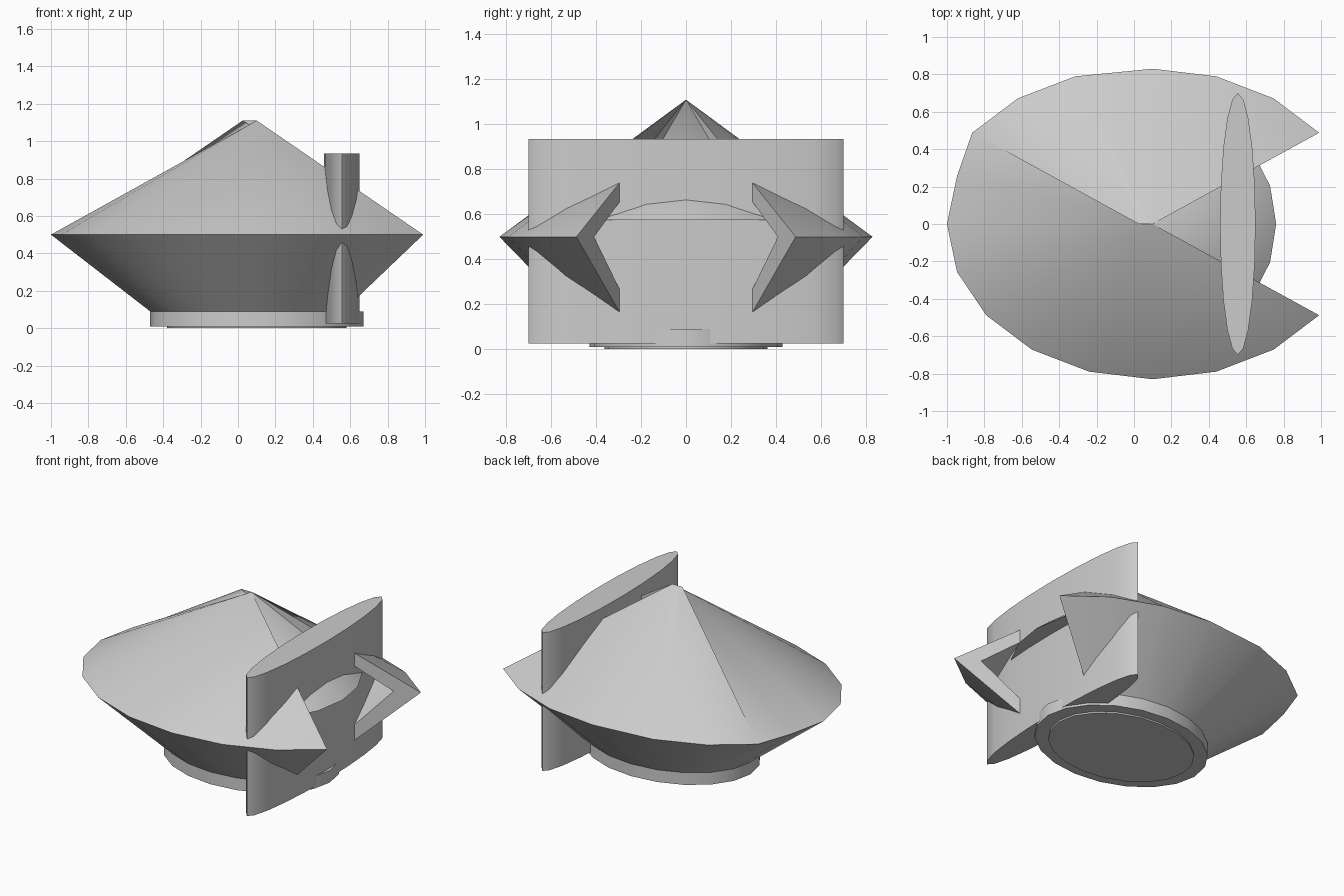
import bpy, bmesh, math

if "Cube" in bpy.data.objects:
    bpy.data.objects.remove(bpy.data.objects["Cube"])

CX = 0.1            # body axis position along x
RX, RY = 1.1, 0.83  # rim radii of the body


def finish(bm, name):
    bmesh.ops.remove_doubles(bm, verts=bm.verts, dist=0.0005)
    bmesh.ops.recalc_face_normals(bm, faces=bm.faces)
    me = bpy.data.meshes.new(name)
    bm.to_mesh(me)
    bm.free()
    ob = bpy.data.objects.new(name, me)
    bpy.context.collection.objects.link(ob)
    bpy.ops.object.select_all(action='DESELECT')
    bpy.context.view_layer.objects.active = ob
    ob.select_set(True)
    bpy.ops.object.shade_smooth_by_angle(angle=math.radians(30))
    return ob


def elliptic_solid(name, cx, rx, ry, z0, z1, top=1.0, sides=20):
    """Elliptic cylinder (top=1) or cone (top=0)."""
    bm = bmesh.new()
    bmesh.ops.create_cone(bm, cap_ends=True, segments=sides, radius1=1,
                          radius2=top, depth=1)
    a = math.pi / 2   # put a vertex on the x axis
    for v in bm.verts:
        x, y = v.co.x, v.co.y
        v.co = (cx + rx * (x * math.cos(a) - y * math.sin(a)),
                ry * (x * math.sin(a) + y * math.cos(a)),
                z0 + (v.co.z + 0.5) * (z1 - z0))
    return finish(bm, name)


# Hollow double-cone body with a wedge-shaped mouth towards +x
profile = [(0, 1.11), (1, 0.5), (0.518, 0.09), (0, 0.09),
           (0, 0.12), (0.46, 0.12), (0.838, 0.5), (0, 1.06)]
bm = bmesh.new()
columns = []
for deg in range(36, 325, 18):
    c, s = math.cos(math.radians(deg)), math.sin(math.radians(deg))
    col = []
    for i, (f, z) in enumerate(profile):
        # one back panel of the roof is displaced slightly
        dx = -0.075 if i < 2 and 108 <= deg <= 144 else 0
        col.append(bm.verts.new((CX + RX * f * c + dx, RY * f * s, z)))
    columns.append(col)
n = len(profile)
for a, b in zip(columns, columns[1:]):
    for i in range(n):
        j = (i + 1) % n
        bm.faces.new((a[i], b[i], b[j], a[j]))
bm.faces.new(columns[0])
bm.faces.new(columns[-1])
finish(bm, "body_shell")

# Round inner cone visible in the mouth
elliptic_solid("inner_cone", CX, 0.66, 0.66, 0.575, 1.11, top=0.0)

# Upright lens-shaped plate across the mouth
elliptic_solid("front_plate", 0.555, 0.095, 0.70, 0.025, 0.935)

# Foot ring and thin sole
elliptic_solid("foot_ring", CX, 0.57, 0.43, 0.01, 0.09)
elliptic_solid("sole", CX, 0.48, 0.362, 0.0, 0.012)
